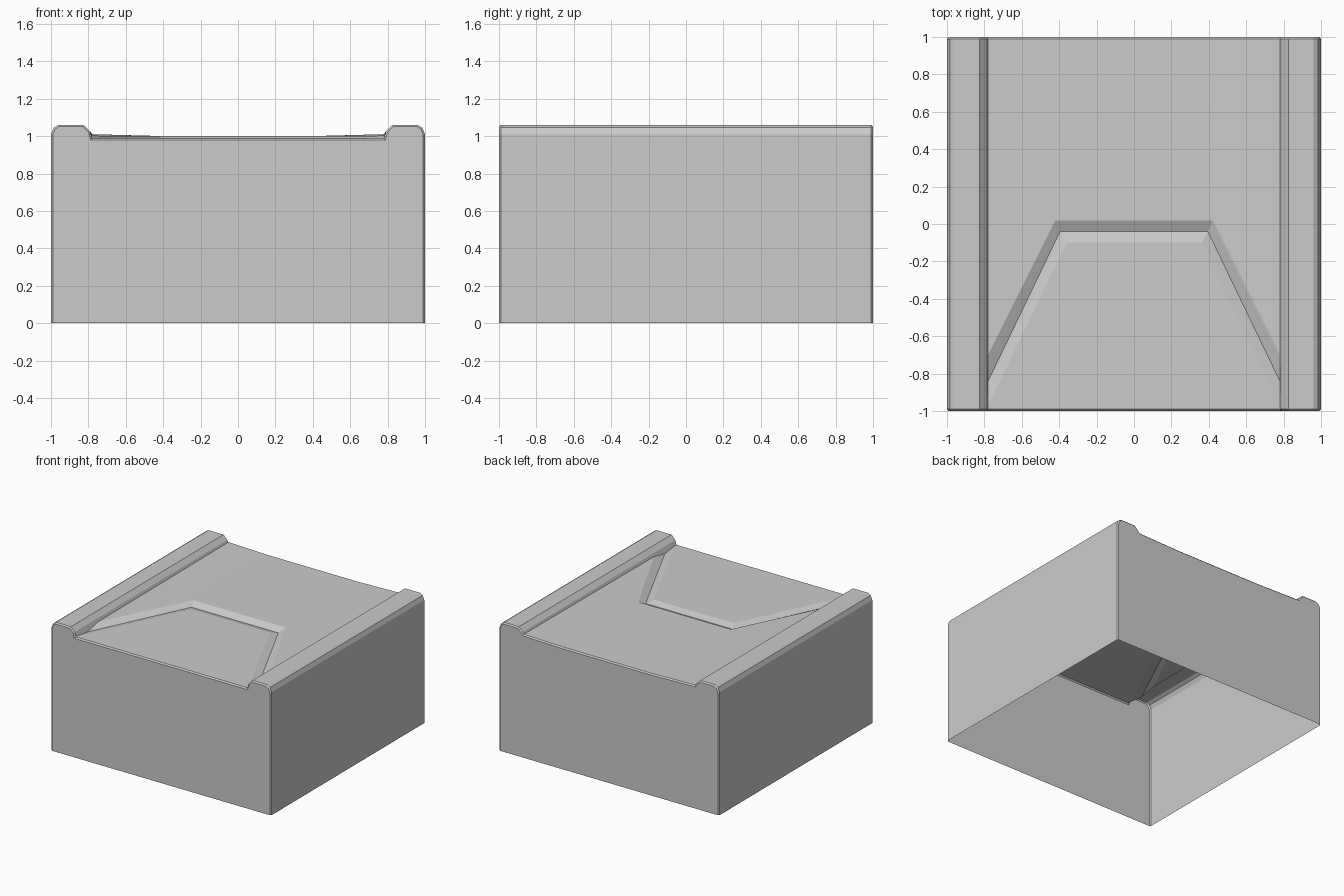
import bpy
import bmesh
from mathutils import Vector

if "Cube" in bpy.data.objects:
    bpy.data.objects.remove(bpy.data.objects["Cube"], do_unlink=True)

grey = bpy.data.materials.new("plain_grey")
grey.use_nodes = True
colour = (0.6, 0.6, 0.6, 1)
grey.diffuse_color = colour
grey.node_tree.nodes["Principled BSDF"].inputs["Base Color"].default_value = colour

KERB = 0.78          # inner edge of the raised kerbs
FRONT, BACK = -1, 1

bm = bmesh.new()
cache = {}


def vert(p):
    key = tuple(round(c, 4) for c in p)
    if key not in cache:
        cache[key] = bm.verts.new(p)
    return cache[key]


def face(*points):
    return bm.faces.new([vert(p) for p in points])


# Right half: raised kerb section, from inner foot to outer shoulder
kerb = [(0.79, 1.025), (0.825, 1.06), (0.96, 1.06), (0.985, 1.045), (1, 1.01)]

# Groove lines: each runs from the centre, round a corner, to the kerb
rim = [(0, 0.02, 1), (0.42, 0.02, 1), (KERB, -0.70, 1.002)]
bed = [(0, -0.04, 0.972), (0.395, -0.04, 0.972), (KERB, -0.84, 0.972)]
lip = [(0, -0.1, 0.99), (0.36, -0.1, 0.99), (KERB, -0.97, 0.988)]
back_edge = [(0, BACK, 1), (0.4, BACK, 1), (KERB, BACK, 1.01)]
front_edge = [(0, FRONT, 0.988), (KERB, FRONT, 0.988)]

# Sunken floor with its angled groove
for outer, inner in ((back_edge, rim), (rim, bed), (bed, lip)):
    for i in range(2):
        face(inner[i], inner[i + 1], outer[i + 1], outer[i])
face(front_edge[0], front_edge[1], lip[2], lip[1], lip[0])

# Kerb: inner wall down to the floor, then the long strips
foot = kerb[0]
face((foot[0], FRONT, foot[1]), (foot[0], BACK, foot[1]), back_edge[2],
     rim[2], bed[2], lip[2], front_edge[1])
for (x0, z0), (x1, z1) in zip(kerb, kerb[1:]):
    face((x0, FRONT, z0), (x1, FRONT, z1), (x1, BACK, z1), (x0, BACK, z0))

# Plain walls, open underneath
side = kerb[-1]
face((1, FRONT, 0), (1, BACK, 0), (1, BACK, side[1]), (1, FRONT, side[1]))
for y, floor in ((FRONT, front_edge), (BACK, back_edge)):
    face((0, y, 0), (1, y, 0), *[(x, y, z) for x, z in reversed(kerb)], *reversed(floor))

# Slightly softened corners and upper rim of the end walls
bm.normal_update()
bmesh.ops.recalc_face_normals(bm, faces=bm.faces)
ends = [e for e in bm.edges if len(e.link_faces) == 2
        and sum(abs(f.normal.y) > 0.99 for f in e.link_faces) == 1]
bmesh.ops.bevel(bm, geom=ends, offset=0.01, segments=1, affect='EDGES')
for v in bm.verts:
    if v.co.x < 0.001:
        v.co.x = 0

# Make the surface face outward
bm.normal_update()
top = max(bm.faces, key=lambda f: f.calc_center_median().z)
if top.normal.dot(Vector((0, 0, 1))) < 0:
    bmesh.ops.reverse_faces(bm, faces=bm.faces)

mesh = bpy.data.meshes.new("path_block")
bm.to_mesh(mesh)
bm.free()
mesh.materials.append(grey)
block = bpy.data.objects.new("path_block", mesh)
bpy.context.collection.objects.link(block)

# Mirrored left half
mirror = block.modifiers.new("left_half", 'MIRROR')
mirror.use_clip = True
mirror.merge_threshold = 0.002
